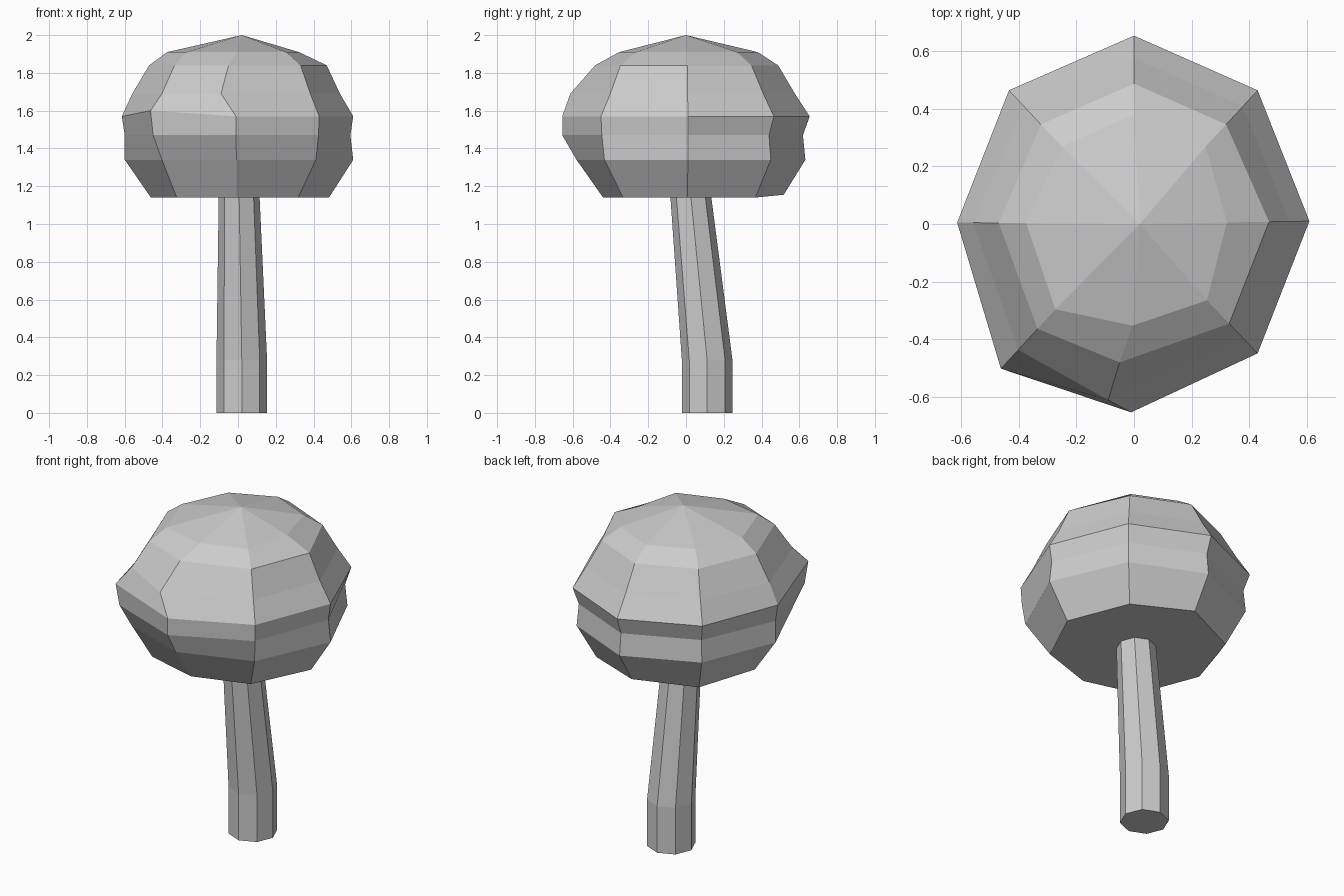
import bpy, bmesh
from math import cos, sin, radians

if "Cube" in bpy.data.objects:
    bpy.data.objects.remove(bpy.data.objects["Cube"])


def loft(name, rings, tip=None):
    """Skin a stack of equal-sided rings; cap the ends or close to a tip."""
    bm = bmesh.new()
    loops = [[bm.verts.new(p) for p in ring] for ring in rings]
    n = len(loops[0])
    for a, b in zip(loops, loops[1:]):
        for i in range(n):
            j = (i + 1) % n
            bm.faces.new((a[i], a[j], b[j], b[i]))
    bm.faces.new(loops[0][::-1])
    if tip:
        t = bm.verts.new(tip)
        for i in range(n):
            bm.faces.new((loops[-1][i], loops[-1][(i + 1) % n], t))
    else:
        bm.faces.new(loops[-1])
    bmesh.ops.recalc_face_normals(bm, faces=bm.faces)
    mesh = bpy.data.meshes.new(name)
    bm.to_mesh(mesh)
    bm.free()
    obj = bpy.data.objects.new(name, mesh)
    bpy.context.collection.objects.link(obj)
    return obj


def octagon(x, y, z, r):
    return [(x + r * cos(radians(45 * i)), y + r * sin(radians(45 * i)), z)
            for i in range(8)]


# Trunk: eight-sided, straight foot then leaning and tapering
loft("trunk", [octagon(0.02, 0.112, 0, 0.134),
               octagon(0.02, 0.112, 0.28, 0.134),
               octagon(0.006, 0.025, 1.15, 0.108)])

# Canopy: each of eight ribs has a widest point and a profile scaled from it
levels = [1.14, 1.34, 1.47, 1.57, 1.69, 1.84, 1.91]
back = [.79, .965, .945, 1, .88, .745, .58]
ribs = [
    ((0.61, 0.01), [.79, 1, .975, 1, .885, .77, .53]),
    ((0.43, 0.465), back),
    ((0.0, 0.655), back),
    ((-0.435, 0.465), back),
    ((-0.615, 0.005), [.75, .975, .975, 1, .91, .765, .61]),
    ((-0.463, -0.503), [.70, .87, .97, 1, .87, .725, .59]),
    ((-0.01, -0.655), [.67, .885, 1, 1, .935, .735, .54]),
    ((0.43, -0.45), [.74, .96, .99, 1, .89, .77, .59]),
]
rings = [[[x * f[k], y * f[k], z] for (x, y), f in ribs]
         for k, z in enumerate(levels)]
# Uneven spots: dented front rib, raised front-left ridge, lifted back hem
rings[4][6][0] = -0.09
rings[5][6][0] = -0.05
rings[3][5][2] = 1.60
rings[0][2][2] = 1.155
loft("canopy", rings, tip=(0.02, 0, 2.0))
